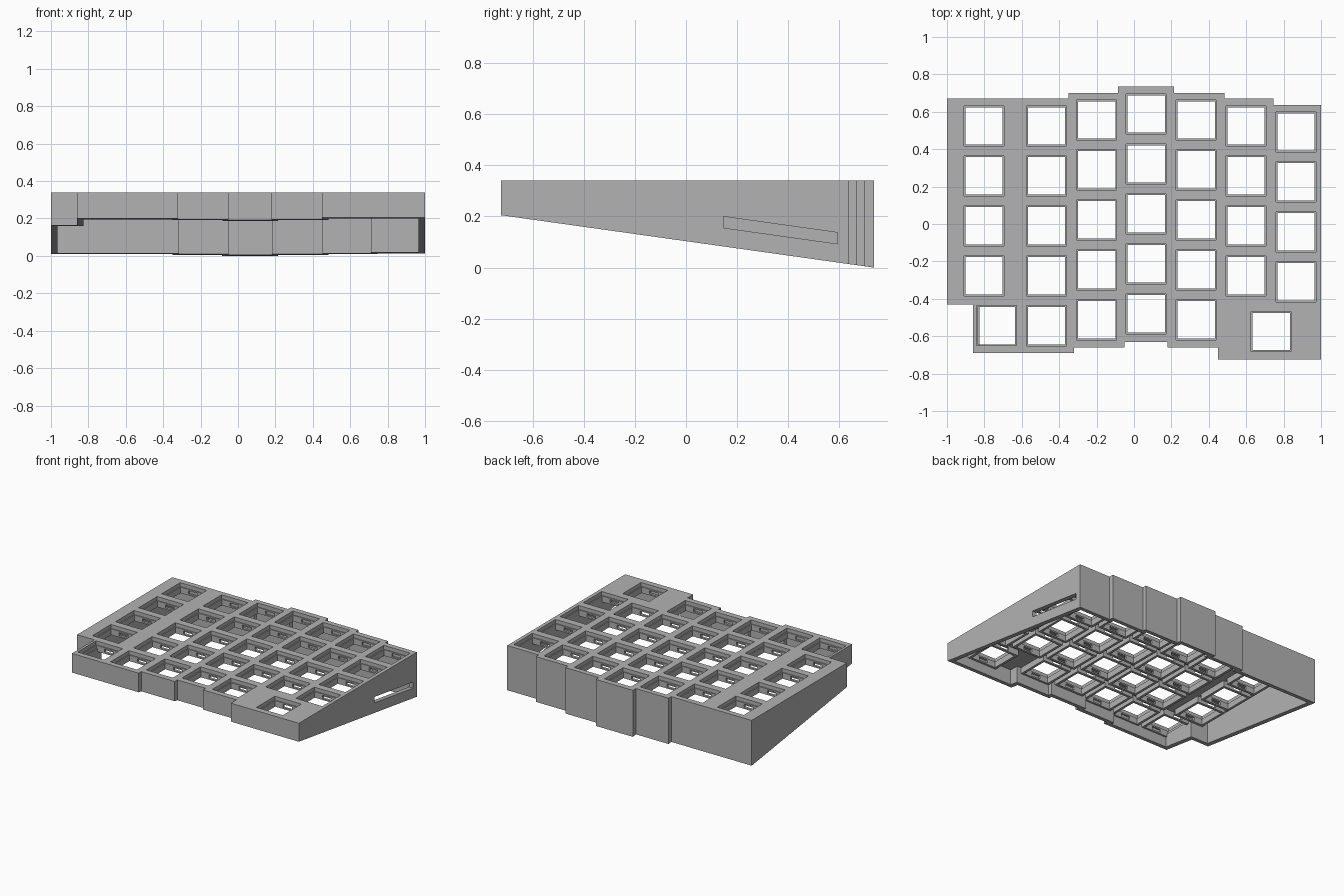
import bpy, bmesh
from mathutils import Matrix, Vector

cube = bpy.data.objects.get("Cube")
if cube:
    bpy.data.objects.remove(cube, do_unlink=True)

TOP, PLATE, SOCKET = 0.34, 0.312, 0.268   # top, plate underside, socket underside
WALL, PITCH, HOLE, THROAT, FRAME = 0.034, 0.267, 0.214, 0.2, 0.236

grey = bpy.data.materials.new("plain_grey")
grey.use_nodes = True
grey.diffuse_color = (0.45, 0.45, 0.45, 1)
grey.node_tree.nodes["Principled BSDF"].inputs["Base Color"].default_value = (0.45, 0.45, 0.45, 1)


def underside(x, y):
    """Height of the sloping desk plane."""
    return 0.205 * (0.735 - y) / 1.46


def finish(name, bm):
    bmesh.ops.recalc_face_normals(bm, faces=bm.faces)
    mesh = bpy.data.meshes.new(name)
    bm.to_mesh(mesh)
    bm.free()
    mesh.materials.append(grey)
    obj = bpy.data.objects.new(name, mesh)
    bpy.context.collection.objects.link(obj)
    return obj


def prism(name, points, top, drop):
    """Extrude an outline from the sloping plane, lowered by drop, to a flat top."""
    bm = bmesh.new()
    low = bm.faces.new([bm.verts.new((x, y, underside(x, y) - drop)) for x, y in points])
    raised = bmesh.ops.extrude_face_region(bm, geom=[low])["geom"]
    for v in raised:
        if isinstance(v, bmesh.types.BMVert):
            v.co.z = top
    return finish(name, bm)


def add_box(bm, centre, size):
    mat = Matrix.Translation(centre) @ Matrix.Diagonal((*size, 1))
    return bmesh.ops.create_cube(bm, size=1, matrix=mat)["verts"]


def cut(target, cutter):
    cutter.hide_render = True
    mod = target.modifiers.new("cut", "BOOLEAN")
    mod.operation, mod.solver, mod.object = "DIFFERENCE", "EXACT", cutter
    bpy.context.view_layer.objects.active = target
    bpy.ops.object.modifier_apply(modifier=mod.name)
    bpy.data.objects.remove(cutter, do_unlink=True)


def inset(points, d):
    """Offset a clockwise right-angled outline inwards."""
    result = []
    for i, p in enumerate(points):
        p = Vector(p)
        a = (p - Vector(points[i - 1])).normalized()
        b = (Vector(points[(i + 1) % len(points)]) - p).normalized()
        result.append(p + d * (Vector((a.y, -a.x)) + Vector((b.y, -b.x))))
    return result


# Stepped outline as (x, y) levels: along the back, then along the front
back = [(-1, .67), (-.35, .70), (-.085, .735), (.215, .70), (.485, .67), (.745, .637)]
front = [(1, -.725), (.45, -.66), (.18, -.63), (-.05, -.66), (-.32, -.69), (-.86, -.43)]
steps = back + front
outline = []
for i, (x, y) in enumerate(steps):
    next_x = steps[(i + 1) % len(steps)][0]
    outline += [(x, y), (next_x, y)]

# Key positions: column x, back key y, number of keys
columns = [(-.802, .524, 4), (-.468, .524, 5), (-.2, .556, 5), (.065, .588, 5),
           (.332, .556, 5), (.599, .524, 4), (.866, .492, 4),
           (-.735, -.543, 1), (.733, -.575, 1)]
keys = [(x, y - PITCH * i) for x, y, n in columns for i in range(n)]

# Hollow wedge case, open underneath
case = prism("case", outline, TOP, 0)
cut(case, prism("cavity", inset(outline, WALL), PLATE, 0.1))

# Square key openings through the top plate
bm = bmesh.new()
for x, y in keys:
    add_box(bm, (x, y, TOP), (HOLE, HOLE, 0.1))
cut(case, finish("key_openings", bm))

# Sloping slot through the left wall
bm = bmesh.new()
for v in add_box(bm, (1, .37, 0), (.2, .447, .044)):
    v.co.z += underside(0, v.co.y) + .095
cut(case, finish("slot_cutter", bm))

# Key sockets hanging below the plate
bm = bmesh.new()
for x, y in keys:
    rings = []
    for size, z in ((FRAME, PLATE), (FRAME, SOCKET), (THROAT, SOCKET), (THROAT, PLATE)):
        h = size / 2
        rings.append([bm.verts.new((x + sx * h, y + sy * h, z))
                      for sx, sy in ((-1, -1), (1, -1), (1, 1), (-1, 1))])
    for r in range(4):
        a, b = rings[r], rings[(r + 1) % 4]
        for k in range(4):
            bm.faces.new((a[k], a[k - 1], b[k - 1], b[k]))
sockets = finish("key_sockets", bm)

# Clip notches in the front and back socket walls
bm = bmesh.new()
for x, y in keys:
    for side in (-1, 1):
        add_box(bm, (x, y + side * .109, .29), (.07, .04, .024))
cut(sockets, finish("notch_cutter", bm))
